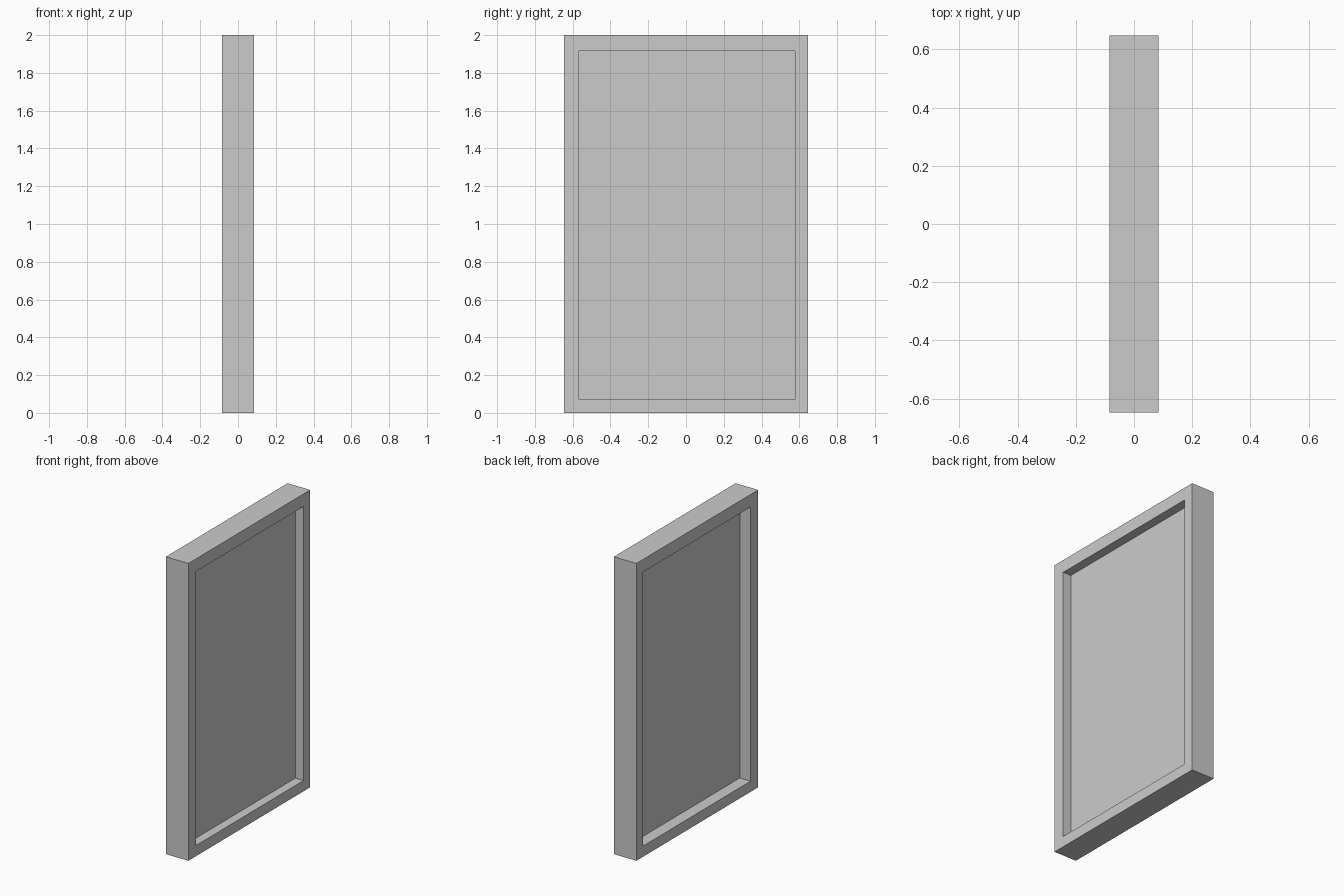
import bpy
import bmesh

if "Cube" in bpy.data.objects:
    bpy.data.objects.remove(bpy.data.objects["Cube"])

HALF_X = 0.084                                 # half the frame thickness
OUTER = (-0.647, 0.647, 0.0, 2.0)              # y min, y max, z min, z max
INNER = (-0.566, 0.577, 0.072, 1.915)
PANEL_X = (-0.004, 0.023)                      # panel sits nearer one side


def add_object(name, bm):
    bmesh.ops.recalc_face_normals(bm, faces=bm.faces)
    mesh = bpy.data.meshes.new(name)
    bm.to_mesh(mesh)
    bm.free()
    bpy.context.collection.objects.link(bpy.data.objects.new(name, mesh))


def rect(bm, x, bounds):
    y0, y1, z0, z1 = bounds
    return [bm.verts.new((x, y, z)) for y, z in ((y0, z0), (y1, z0), (y1, z1), (y0, z1))]


def bridge(bm, a, b):
    for i in range(4):
        j = (i + 1) % 4
        bm.faces.new((a[i], a[j], b[j], b[i]))


# Rectangular frame: four loops joined in a closed ring
bm = bmesh.new()
loops = [rect(bm, -HALF_X, OUTER), rect(bm, HALF_X, OUTER),
         rect(bm, HALF_X, INNER), rect(bm, -HALF_X, INNER)]
for i in range(4):
    bridge(bm, loops[i], loops[(i + 1) % 4])
add_object("frame", bm)

# Thin panel filling the opening
bm = bmesh.new()
back, front = (rect(bm, x, INNER) for x in PANEL_X)
bridge(bm, back, front)
bm.faces.new(back)
bm.faces.new(front)
add_object("panel", bm)
